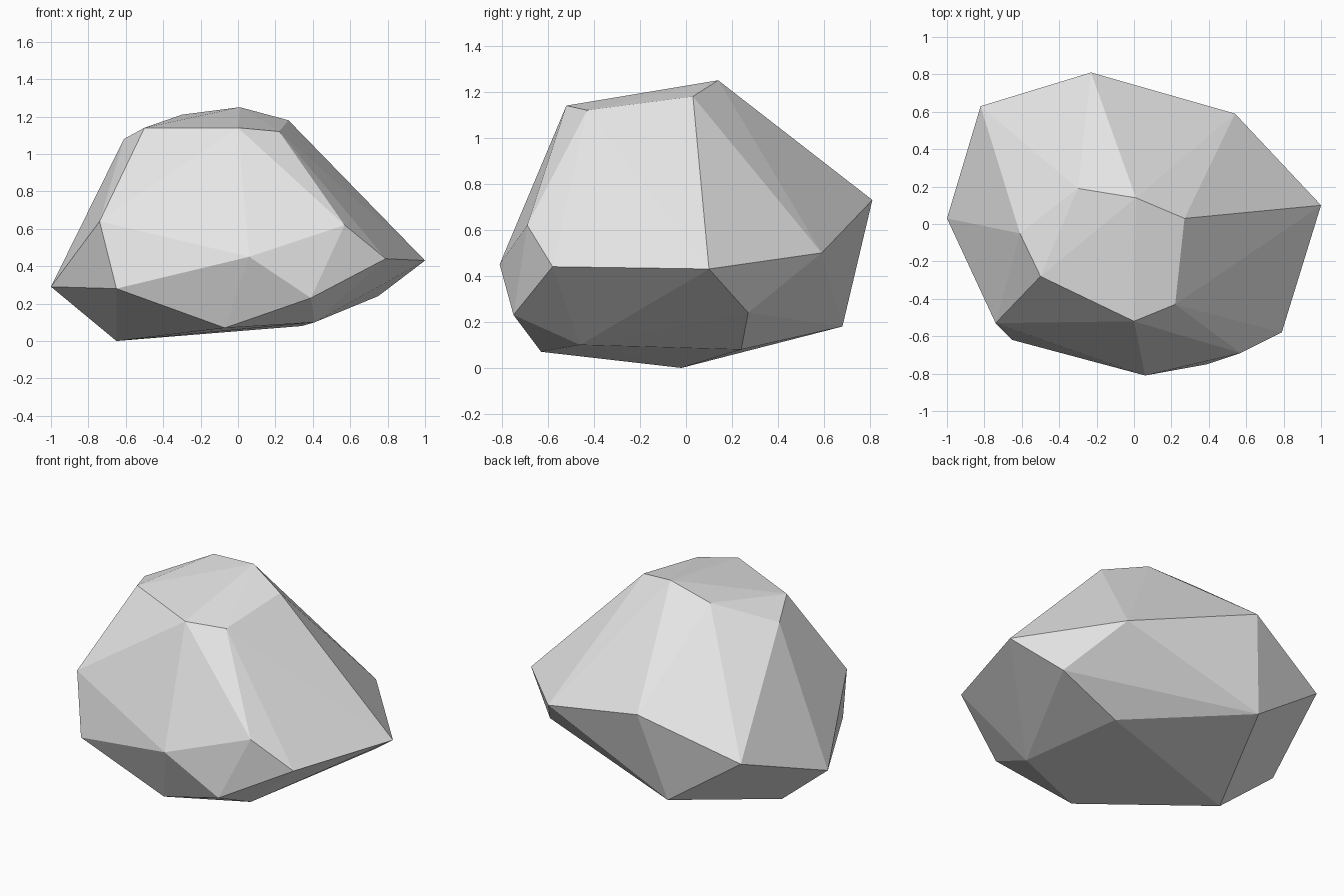
import bpy
import bmesh
import math

# Remove the default object
default_cube = bpy.data.objects.get("Cube")
if default_cube is not None:
    bpy.data.objects.remove(default_cube, do_unlink=True)


def make_material(name, colour):
    material = bpy.data.materials.new(name)
    material.use_nodes = True
    material.diffuse_color = colour
    shader = next(n for n in material.node_tree.nodes if n.type == "BSDF_PRINCIPLED")
    shader.inputs["Base Color"].default_value = colour
    return material


def make_chiselled_solid(name, corner_rings, material):
    """Wrap rings of corner points in a tight convex skin with flat facets."""
    mesh = bpy.data.meshes.new(name)
    bm = bmesh.new()
    for ring in corner_rings:
        for corner in ring:
            bm.verts.new(corner)
    hull = bmesh.ops.convex_hull(bm, input=bm.verts[:])
    buried = [g for g in hull["geom_interior"] + hull["geom_unused"]
              if isinstance(g, bmesh.types.BMVert)]
    bmesh.ops.delete(bm, geom=list(set(buried)), context="VERTS")

    # Merge nearly level triangles into larger facets
    bmesh.ops.dissolve_limit(bm, angle_limit=math.radians(1),
                             verts=bm.verts[:], edges=bm.edges[:])
    bmesh.ops.recalc_face_normals(bm, faces=bm.faces[:])
    for face in bm.faces:
        face.smooth = False
    bm.to_mesh(mesh)
    bm.free()
    mesh.materials.append(material)
    rock = bpy.data.objects.new(name, mesh)
    bpy.context.scene.collection.objects.link(rock)
    return rock


# Sloping cap at the top
crown = [(-.3, .19, 1.21), (.01, .14, 1.25), (.27, .03, 1.18), (.22, -.43, 1.12),
         (0, -.52, 1.14), (-.5, -.28, 1.14), (-.61, -.05, 1.08)]

# Widest corners around the middle
girdle = [(-1, .03, .29), (-.82, .63, .51), (-.23, .81, .73), (.54, .59, .5),
          (1, .1, .43), (.79, -.58, .44), (.57, -.69, .62), (.06, -.81, .45),
          (-.74, -.53, .64), (-.65, -.62, .28)]

# Undercut corners down to the ground
base = [(.39, -.75, .23), (.75, .27, .24), (-.35, .68, .18), (.41, -.46, .1),
        (-.07, -.63, .07), (.34, .24, .08), (-.65, -.02, 0)]

stone_grey = make_material("stone_grey", (.8, .8, .8, 1))
make_chiselled_solid("rock", [crown, girdle, base], stone_grey)
